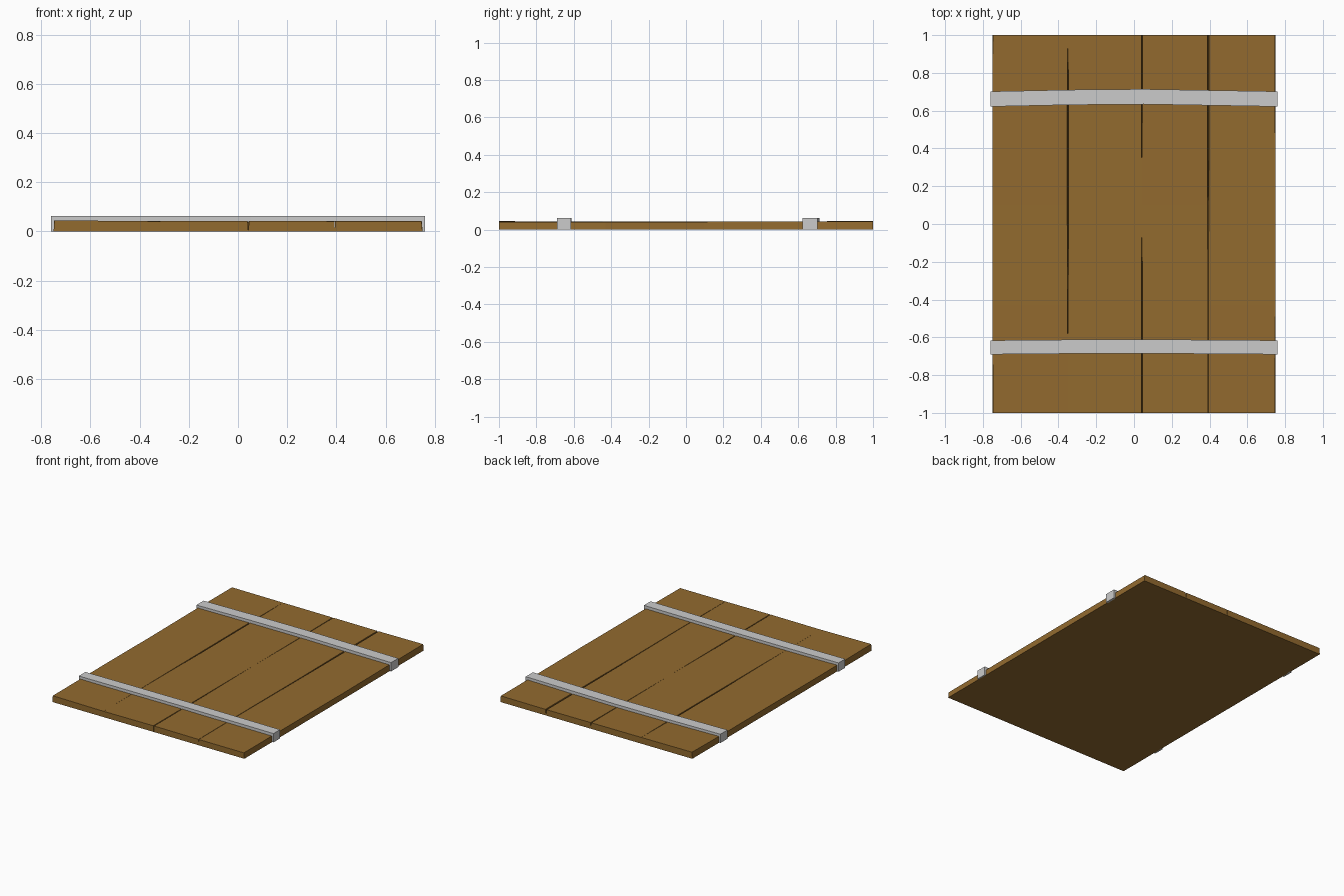
import bpy, bmesh

if "Cube" in bpy.data.objects:
    bpy.data.objects.remove(bpy.data.objects["Cube"])

def material(name, color):
    m = bpy.data.materials.new(name)
    m.diffuse_color = color
    m.use_nodes = True
    m.node_tree.nodes["Principled BSDF"].inputs["Base Color"].default_value = m.diffuse_color
    return m

wood = material("wood", (0.29, 0.145, 0.028, 1))

def loft(name, rings, mat=None):
    """Flat-shaded solid skinned through equal-sized rings of points."""
    bm = bmesh.new()
    loops = [[bm.verts.new(p) for p in r] for r in rings]
    n = len(loops[0])
    for a, b in zip(loops, loops[1:]):
        for i in range(n):
            j = (i + 1) % n
            bm.faces.new((a[i], a[j], b[j], b[i]))
    bm.faces.new(loops[0])
    bm.faces.new(loops[-1])
    bmesh.ops.recalc_face_normals(bm, faces=bm.faces)
    me = bpy.data.meshes.new(name)
    bm.to_mesh(me)
    bm.free()
    ob = bpy.data.objects.new(name, me)
    bpy.context.collection.objects.link(ob)
    if mat:
        me.materials.append(mat)
    return ob

# Planks: butted at the bottom, worn open slightly along the top seams
stations = [-1.0, -0.43, 0.1, 0.62, 1.0]
seams = [-0.75, -0.35, 0.042, 0.393, 0.75]
gaps = [[0.004, 0, 0.002, 0, 0.003],
        [0, 0.001, 0.004, 0.004, 0],
        [0.003, 0.003, 0, 0.002, 0.003],
        [0.001, 0.002, 0.003, 0.005, 0.005],
        [0.004, 0.002, 0, 0.003, 0.004]]
heights = [[0.045, 0.043, 0.043, 0.044, 0.046],
           [0.041, 0.042, 0.041, 0.042, 0.044],
           [0.043, 0.041, 0.042, 0.041, 0.043],
           [0.041, 0.042, 0.040, 0.041, 0.042],
           [0.041, 0.042, 0.042, 0.043, 0.044]]
for k in range(4):
    x0, x1 = seams[k], seams[k + 1]
    rings = []
    for i, y in enumerate(stations):
        rings.append([(x0, y, 0), (x1, y, 0),
                      (x1 - gaps[k + 1][i], y, heights[k + 1][i]),
                      (x0 + gaps[k][i], y, heights[k][i])])
    loft(f"plank_{k + 1}", rings, wood)

# Metal straps: slightly bowed, folded down over both long edges
def strap(name, y_mid, bow, width):
    path = [(-0.76, -0.745, 0, 0), (-0.745, -0.745, 0, 0.038), (-0.35, -0.35, 0.7, 0.038),
            (0.05, 0.05, 1, 0.038), (0.4, 0.4, 0.5, 0.038), (0.745, 0.745, 0, 0.038)]
    rings = []
    for x, _, b, z in path[1:]:
        y = y_mid + bow * b
        rings.append([(x, y - width / 2, z), (x, y + width / 2, z),
                      (x, y + width / 2, 0.062), (x, y - width / 2, 0.062)])
    loft(name + "_top", rings)
    for side, s in (("left", -1), ("right", 1)):
        ends = [[(s * x, y_mid - width / 2, 0), (s * x, y_mid + width / 2, 0),
                 (s * x, y_mid + width / 2, 0.062), (s * x, y_mid - width / 2, 0.062)]
                for x in (0.745, 0.76)]
        loft(f"{name}_{side}_fold", ends)

strap("back_strap", 0.662, 0.012, 0.08)
strap("front_strap", -0.653, 0.005, 0.074)
